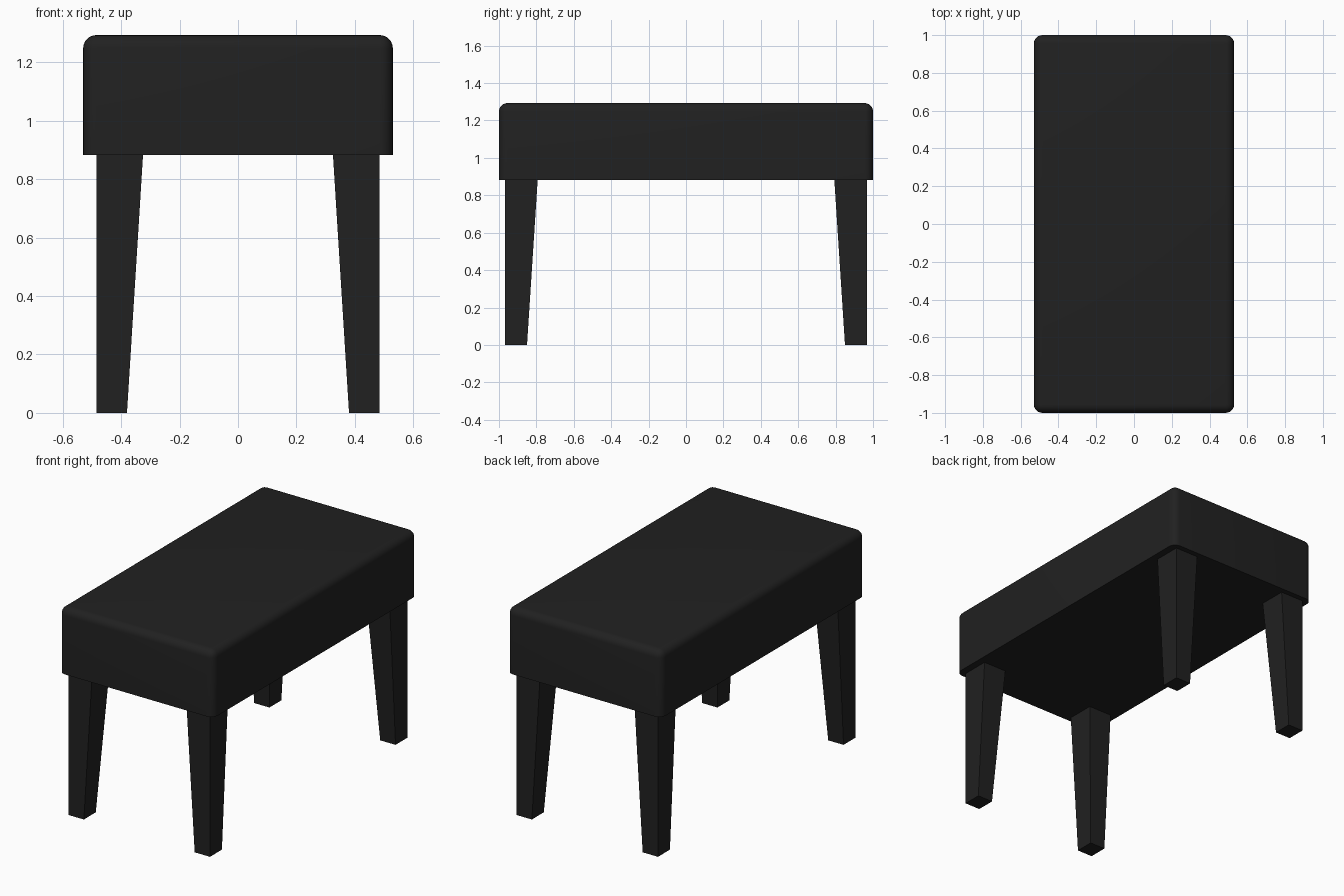
import bpy, bmesh, math
from mathutils import Vector

if "Cube" in bpy.data.objects:
    bpy.data.objects.remove(bpy.data.objects["Cube"])

black = bpy.data.materials.new("black")
black.diffuse_color = (0.015, 0.015, 0.015, 1)
black.use_nodes = True
black.node_tree.nodes["Principled BSDF"].inputs["Base Color"].default_value = black.diffuse_color


def add_object(name, bm):
    bmesh.ops.recalc_face_normals(bm, faces=bm.faces)
    mesh = bpy.data.meshes.new(name)
    bm.to_mesh(mesh)
    bm.free()
    obj = bpy.data.objects.new(name, mesh)
    bpy.context.collection.objects.link(obj)
    mesh.materials.append(black)
    return obj


SEAT_X, SEAT_Y, SEAT_BOTTOM, SEAT_TOP = 0.53, 1.0, 0.883, 1.293

# Upholstered seat: rounded top and upright edges, crisp bottom rim
bm = bmesh.new()
bmesh.ops.create_cube(bm, size=2)
for v in bm.verts:
    v.co = Vector((v.co.x * SEAT_X, v.co.y * SEAT_Y,
                   SEAT_TOP if v.co.z > 0 else SEAT_BOTTOM))
rounded = [e for e in bm.edges if any(v.co.z > 1 for v in e.verts)]
bmesh.ops.bevel(bm, geom=rounded, offset=0.045, offset_type='OFFSET',
                segments=6, profile=0.5, affect='EDGES')
seat = add_object("seat", bm)
bpy.context.view_layer.objects.active = seat
seat.select_set(True)
bpy.ops.object.shade_smooth_by_angle(angle=math.radians(35))


# Legs: outer faces upright, inner faces tapering toward the foot
def add_leg(name, sx, sy):
    bm = bmesh.new()
    bmesh.ops.create_cube(bm, size=2)
    for v in bm.verts:
        top = v.co.z > 0
        x = 0.485 if v.co.x > 0 else (0.325 if top else 0.38)
        y = 0.967 if v.co.y > 0 else (0.793 if top else 0.85)
        v.co = Vector((x * sx, y * sy, SEAT_BOTTOM if top else 0))
    add_object(name, bm)


for end, sy in (("front", -1), ("back", 1)):
    for side, sx in (("left", -1), ("right", 1)):
        add_leg(f"{end}_{side}_leg", sx, sy)
